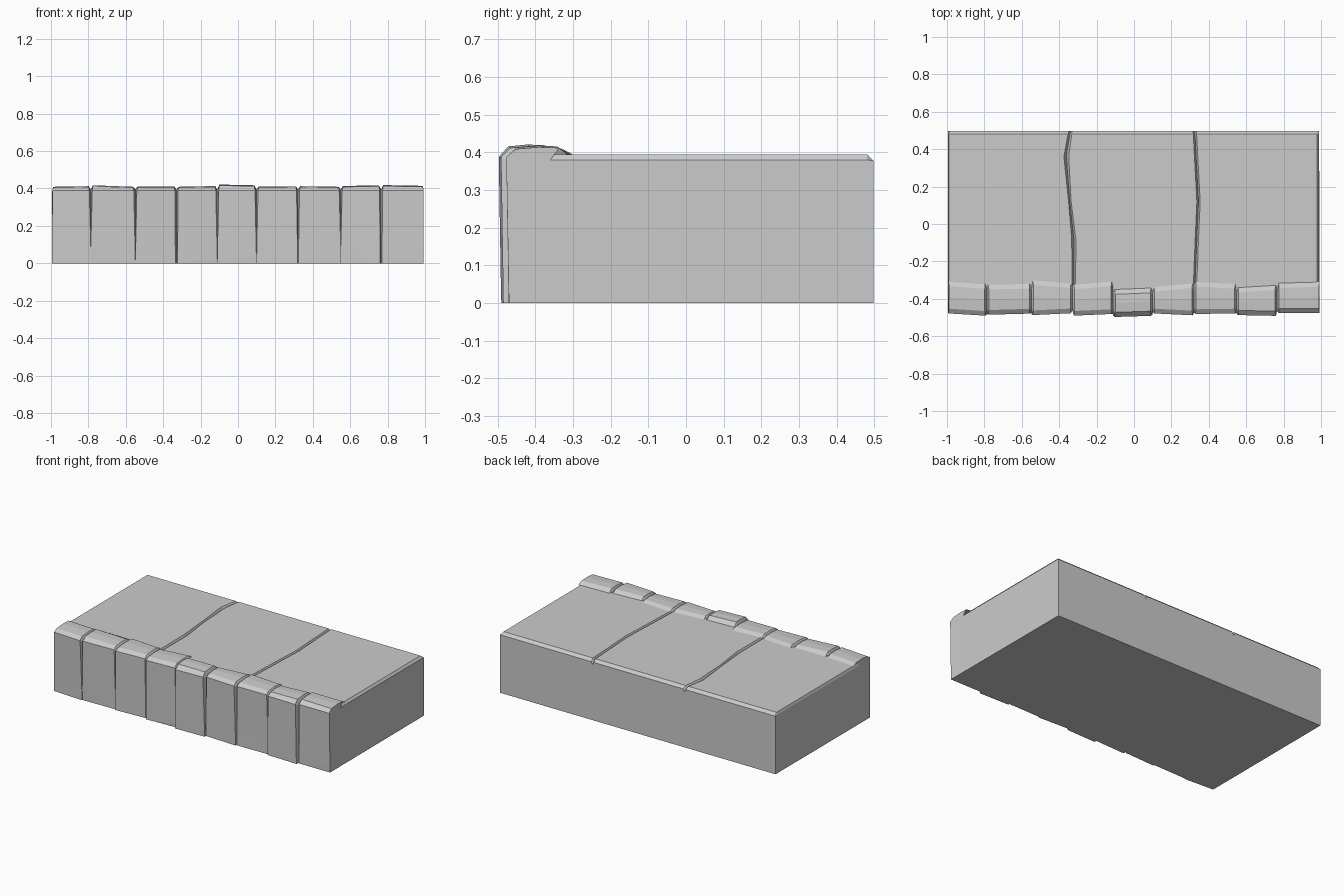
import bpy, bmesh

if "Cube" in bpy.data.objects:
    bpy.data.objects.remove(bpy.data.objects["Cube"])


def make_object(name, bm):
    bmesh.ops.remove_doubles(bm, verts=bm.verts, dist=0.0004)
    bmesh.ops.recalc_face_normals(bm, faces=bm.faces)
    me = bpy.data.meshes.new(name)
    bm.to_mesh(me)
    bm.free()
    ob = bpy.data.objects.new(name, me)
    bpy.context.collection.objects.link(ob)


def loft(bm, rings):
    """Skin open profiles and return the vertex rows."""
    rows = [[bm.verts.new(p) for p in ring] for ring in rings]
    for a, b in zip(rows, rows[1:]):
        for i in range(len(a) - 1):
            bm.faces.new((a[i], b[i], b[i + 1], a[i + 1]))
    return rows


SPLIT = -0.36   # hidden joint between edging stones and paving
bm = bmesh.new()

# Row of edging stones: front y left/right, back y left/right, top z left/right
stones = [
    (-0.475, -0.487, -0.305, -0.318, 0.407, 0.410),
    (-0.482, -0.476, -0.322, -0.318, 0.415, 0.407),
    (-0.484, -0.474, -0.298, -0.314, 0.408, 0.408),
    (-0.487, -0.478, -0.321, -0.304, 0.407, 0.411),
    (-0.494, -0.488, -0.348, -0.340, 0.419, 0.415),
    (-0.475, -0.485, -0.334, -0.314, 0.408, 0.409),
    (-0.478, -0.475, -0.306, -0.318, 0.410, 0.407),
    (-0.484, -0.488, -0.337, -0.325, 0.411, 0.415),
    (-0.474, -0.474, -0.314, -0.308, 0.416, 0.412),
]
# Joints: x, height where the gap starts, half width at the bottom
joints = [(-0.787, 0.08, 0), (-0.549, 0.0, 0), (-0.329, 0, 0.006),
          (-0.111, 0.02, 0), (0.099, 0.04, 0.001), (0.321, 0.08, 0.003),
          (0.549, 0.08, 0), (0.765, 0, 0.005)]


def stone_ring(x, side, zb, wb, yf, yb, zt):
    w = 0.008
    return [(x + side * wb, yf + 0.004, 0), (x + side * wb, yf + 0.003, zb),
            (x + side * w, yf - 0.003, 0.388), (x + side * (w + 0.003), yf + 0.022, zt - 0.003),
            (x + side * (w + 0.003), (yf + yb) / 2, zt + 0.002),
            (x + side * (w + 0.003), yb - 0.028, zt), (x + side * w, yb, 0.393)]


def groove_ring(x, zb, wb, yf, yb):
    d = 0.004 + wb * 2.5
    return [(x, yf + d, 0), (x, yf + d, zb), (x, yf + 0.02, 0.375),
            (x, yf + 0.035, 0.39), (x, (yf + yb) / 2, 0.393),
            (x, yb - 0.04, 0.393), (x, yb - 0.01, 0.39)]


rings = []
for i, (fl, fr, bl, br, zl, zr) in enumerate(stones):
    if i == 0:
        rings.append(stone_ring(-1.0, 1, 0.05, 0.005, fl, bl, zl))
    else:
        rings.append(stone_ring(joints[i - 1][0], 1, *joints[i - 1][1:], fl, bl, zl))
    if i == len(stones) - 1:
        rings.append(stone_ring(1.0, -1, 0.05, 0.008, fr, br, zr))
    else:
        rings.append(stone_ring(joints[i][0], -1, *joints[i][1:], fr, br, zr))
        nxt = stones[i + 1]
        rings.append(groove_ring(*joints[i], (fr + nxt[0]) / 2, (br + nxt[2]) / 2))
edging = loft(bm, rings)

# Paving: rows of y, z, seam 1 x, seam 2 x, seam 1 half width
rows = [(SPLIT, 0.395, -0.322, 0.325, 0.010),
        (-0.08, 0.395, -0.322, 0.336, 0.011),
        (0.12, 0.395, -0.343, 0.345, 0.007),
        (0.36, 0.395, -0.362, 0.332, 0.013),
        (0.48, 0.395, -0.343, 0.326, 0.010),
        (0.498, 0.378, -0.338, 0.325, 0.008)]
cols = []
for y, z, s1, s2, w in rows:
    lip = min(z, 0.38)
    cols.append([(-0.994, y, lip), (-0.988, y, z),
                 (s1 - w, y, z), (s1, y, z - 0.018), (s1 + w, y, z),
                 (s2 - 0.009, y, z), (s2, y, z - 0.018), (s2 + 0.009, y, z),
                 (0.978, y, z), (0.990, y, lip)])
paving = loft(bm, cols)

# Back wall, side walls and underside
bl = bm.verts.new((-0.994, 0.498, 0))
br = bm.verts.new((0.990, 0.498, 0))
bm.faces.new([bl] + paving[-1] + [br])
for k, corner in ((0, bl), (-1, br)):
    foot = bm.verts.new((corner.co.x, SPLIT, 0))
    bm.faces.new([corner, foot] + [r[k] for r in paving])
    bm.faces.new([foot] + edging[k][:6] + [paving[0][k]])
bm.faces.new([r[0] for r in edging] + [br, bl])

make_object("stone_platform", bm)
